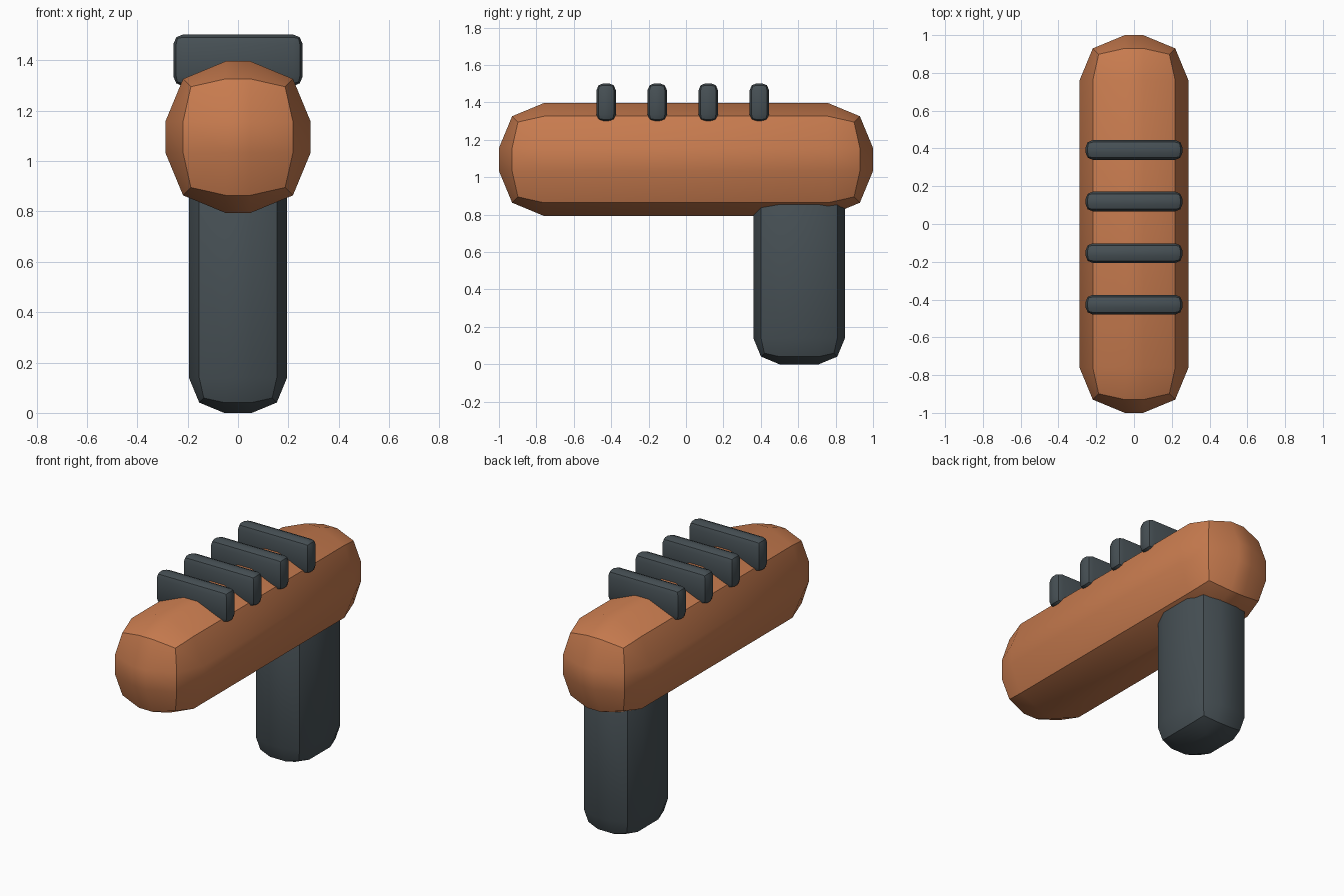
import bpy
import bmesh
import math

if "Cube" in bpy.data.objects:
    bpy.data.objects.remove(bpy.data.objects["Cube"], do_unlink=True)


def make_material(name, color):
    mat = bpy.data.materials.new(name)
    mat.use_nodes = True
    mat.diffuse_color = color
    for node in mat.node_tree.nodes:
        if node.type == 'BSDF_PRINCIPLED':
            node.inputs["Base Color"].default_value = color
            node.inputs["Roughness"].default_value = 0.6
    return mat


def rounded_box(name, size, center, bevel, mat):
    """Box with a coarse two-step rounding on every edge."""
    bm = bmesh.new()
    bmesh.ops.create_cube(bm, size=1)
    bmesh.ops.scale(bm, vec=size, verts=bm.verts)
    bmesh.ops.bevel(bm, geom=bm.edges[:], offset=bevel, offset_type='OFFSET',
                    segments=2, profile=0.5, affect='EDGES')
    mesh = bpy.data.meshes.new(name)
    bm.to_mesh(mesh)
    bm.free()
    mesh.materials.append(mat)
    obj = bpy.data.objects.new(name, mesh)
    obj.location = center
    bpy.context.collection.objects.link(obj)
    # Smooth shading that keeps the middle crease of each rounding sharp
    bpy.ops.object.select_all(action='DESELECT')
    obj.select_set(True)
    bpy.context.view_layer.objects.active = obj
    bpy.ops.object.shade_smooth_by_angle(angle=math.radians(30))
    return obj


orange = make_material("copper orange", (0.58, 0.2, 0.078, 1))
slate = make_material("dark slate", (0.062, 0.08, 0.09, 1))

# Long main body
rounded_box("body", (0.577, 2.0, 0.603), (0, 0, 1.095), 0.24, orange)

# Grip below the back end, its top sunk into the body
rounded_box("handle", (0.39, 0.49, 1.0), (0, 0.605, 0.5), 0.14, slate)

# Row of raised ribs across the top
for i in range(4):
    y = -0.427 + i * 0.273
    rounded_box(f"top_rib_{i + 1}", (0.513, 0.104, 0.205), (0, y, 1.4), 0.038, slate)
